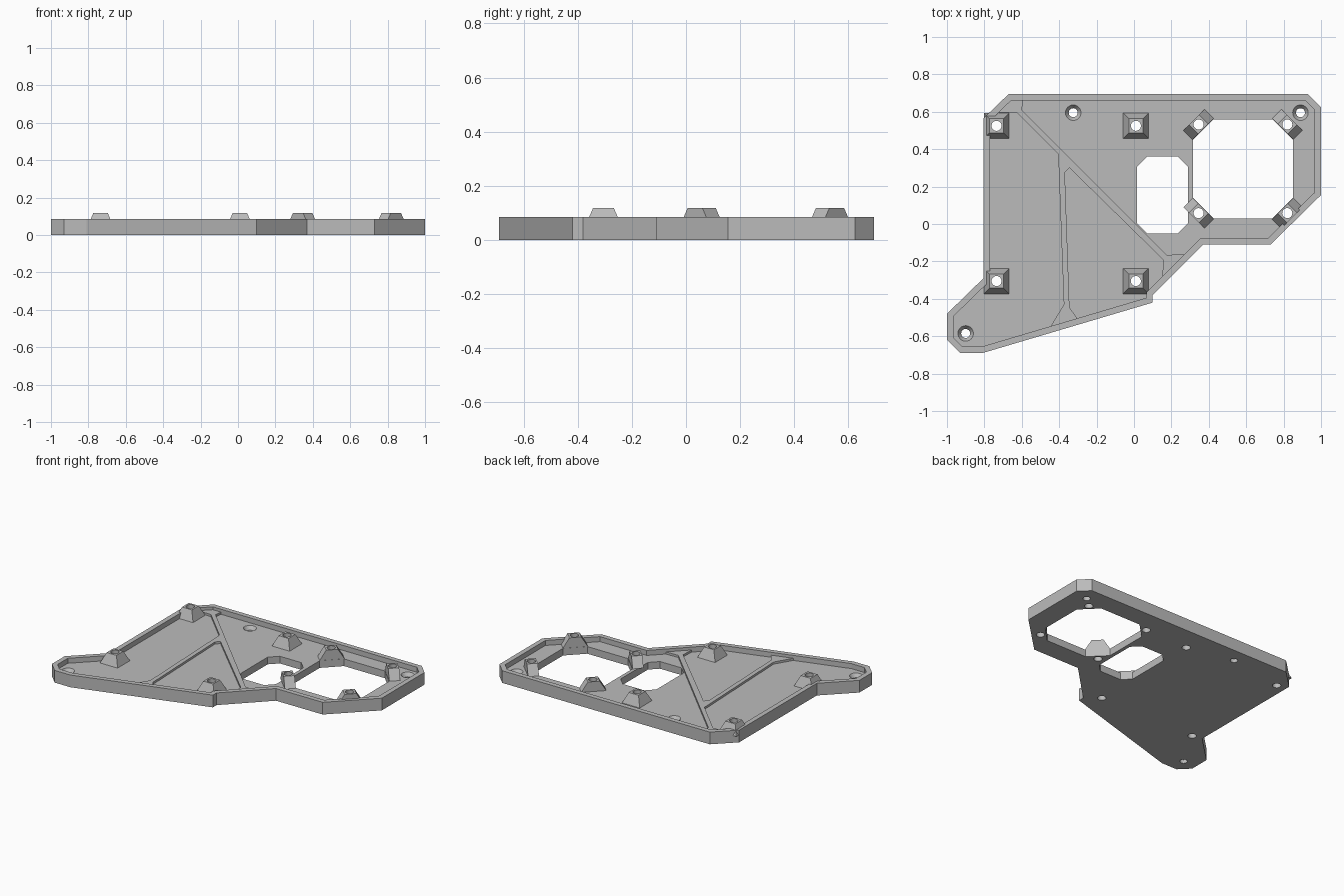
import bpy, bmesh, math
from mathutils import Vector, Matrix

cube = bpy.data.objects.get("Cube")
if cube:
    bpy.data.objects.remove(cube, do_unlink=True)

grey = bpy.data.materials.new("plain grey")
grey.use_nodes = True
GREY = (0.5, 0.5, 0.5, 1)
grey.diffuse_color = GREY
grey.node_tree.nodes["Principled BSDF"].inputs["Base Color"].default_value = GREY

FLOOR, RIB, RIM, POST = 0.05, 0.065, 0.085, 0.119
ABOVE, BELOW = 0.3, -0.1


def make(name, bm):
    bmesh.ops.recalc_face_normals(bm, faces=bm.faces)
    mesh = bpy.data.meshes.new(name)
    bm.to_mesh(mesh)
    bm.free()
    mesh.materials.append(grey)
    obj = bpy.data.objects.new(name, mesh)
    bpy.context.collection.objects.link(obj)
    return obj


def prism(name, points, z0, z1):
    bm = bmesh.new()
    face = bm.faces.new([bm.verts.new((p[0], p[1], z0)) for p in points])
    up = bmesh.ops.extrude_face_region(bm, geom=[face])["geom"]
    bmesh.ops.translate(bm, vec=(0, 0, z1 - z0),
                        verts=[v for v in up if isinstance(v, bmesh.types.BMVert)])
    return make(name, bm)


def cone(name, xy, r0, r1, z0, z1):
    bm = bmesh.new()
    bmesh.ops.create_cone(bm, cap_ends=True, segments=24, radius1=r0, radius2=r1,
                          depth=z1 - z0,
                          matrix=Matrix.Translation((xy[0], xy[1], (z0 + z1) / 2)))
    return make(name, bm)


def cut(obj, cutter):
    mod = obj.modifiers.new("cut", 'BOOLEAN')
    mod.operation, mod.solver, mod.object = 'DIFFERENCE', 'EXACT', cutter
    bpy.context.view_layer.objects.active = obj
    bpy.ops.object.modifier_apply(modifier=mod.name)
    bpy.data.objects.remove(cutter, do_unlink=True)


def inset(points, d):
    """Move every side of a counter-clockwise outline inwards by d."""
    pts, result = [Vector(p) for p in points], []
    for i, p in enumerate(pts):
        a = (p - pts[i - 1]).normalized()
        b = (pts[(i + 1) % len(pts)] - p).normalized()
        na, nb = Vector((-a.y, a.x)), Vector((-b.y, b.x))
        result.append(p + (na + nb) * d / (1 + na.dot(nb)))
    return result


def chamfered(cx, cy, hx, hy, c):
    corners = []
    for sx, sy in ((1, 1), (-1, 1), (-1, -1), (1, -1)):
        pair = [(cx + sx * hx, cy + sy * (hy - c)), (cx + sx * (hx - c), cy + sy * hy)]
        corners += pair if sx * sy > 0 else pair[::-1]
    return corners


def post(name, xy, base, top, angle=0):
    """Tapered block with a screw hole; base and top are half sizes."""
    bm = bmesh.new()
    bmesh.ops.create_cube(bm, size=2)
    for v in bm.verts:
        half = top if v.co.z > 0 else base
        v.co = (v.co.x * half[0], v.co.y * half[1], POST if v.co.z > 0 else FLOOR)
    bmesh.ops.transform(bm, verts=bm.verts,
                        matrix=Matrix.Translation((*xy, 0)) @ Matrix.Rotation(angle, 4, 'Z'))
    obj = make(name, bm)
    cut(obj, cone("post_drill", xy, 0.027, 0.027, BELOW, ABOVE))
    return obj


# Plate outline and the inner edge of its rim
outline = [(-1, -.48), (-1, -.62), (-.93, -.69), (-.81, -.69), (.1, -.42), (.1, -.38),
           (.37, -.11), (.73, -.11), (1, .155), (1, .625), (.93, .695), (-.67, .695),
           (-.805, .565), (-.805, -.29)]
inner = inset(outline, 0.034)


def along(i, t):
    return inner[i].lerp(inner[i + 1], t)


plate = prism("base_plate", outline, 0, RIM)
cut(plate, prism("recess", inner, RIB, ABOVE))

# Three floor pockets, leaving low ribs between them
left_pocket = [along(11, .58), inner[12], inner[13], *inner[:4], along(3, .42),
               (-.375, -.43), (-.405, .375), (-.625, .595)]
middle_pocket = [(-.37, .275), (-.345, .3), (.155, -.19), along(5, .3), inner[5], inner[4],
                 along(3, .58), (-.345, -.445)]
right_pocket = [along(10, .96), (-.6, .61), (.175, -.165), along(5, .7), *inner[6:11]]
for pocket in (left_pocket, middle_pocket, right_pocket):
    cut(plate, prism("pocket", pocket, FLOOR, ABOVE))

# Large octagonal opening and the smaller one beside it
OX, OY = .5825, .295
cut(plate, prism("large_opening", chamfered(OX, OY, .2675, .265, .11), BELOW, ABOVE))
cut(plate, prism("small_opening", chamfered(.1525, .155, .1375, .205, .055), BELOW, ABOVE))

# Countersunk screw holes
for xy in ((-.325, .595), (.89, .595), (-.9, -.585)):
    cut(plate, cone("drill", xy, .024, .024, BELOW, ABOVE))
    cut(plate, cone("countersink", xy, .02, .056, .02, .07))

# Square posts
for x in (-.735, .01):
    for y in (.525, -.305):
        cut(plate, cone("drill", (x, y), .027, .027, BELOW, ABOVE))
        post("square_post", (x, y), (.068, .068), (.038, .038))

# Diagonal posts at the corners of the large opening
for sx in (-1, 1):
    for sy in (-1, 1):
        xy = (OX + sx * .237, OY + sy * .237)
        cut(plate, cone("drill", xy, .027, .027, BELOW, ABOVE))
        post("diagonal_post", xy, (.08, .035), (.038, .035), -sx * sy * math.pi / 4)
